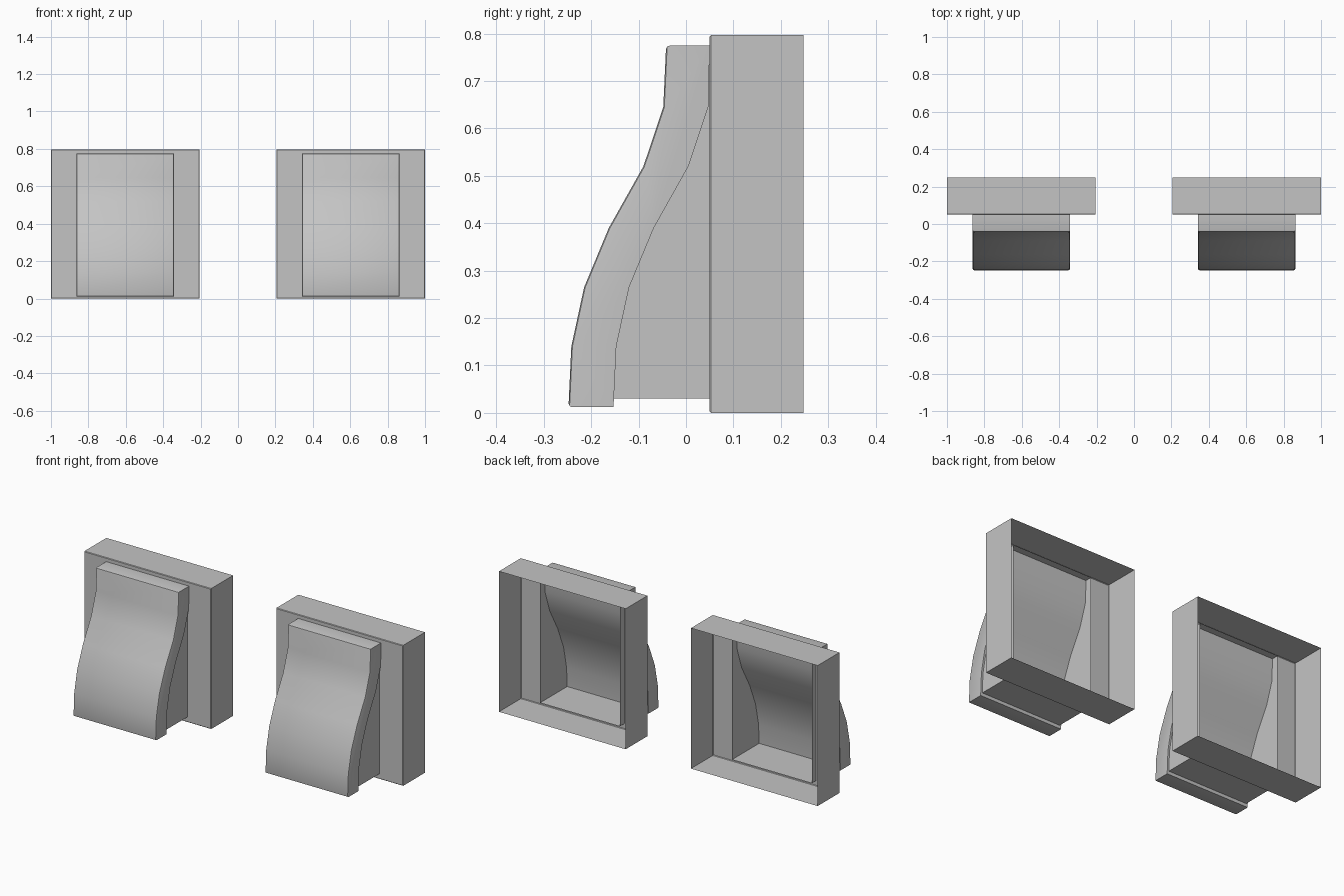
import bpy, bmesh, math

cube = bpy.data.objects.get("Cube")
if cube:
    bpy.data.objects.remove(cube, do_unlink=True)

grey = bpy.data.materials.new("plain grey")
grey.use_nodes = True
COLOUR = (0.55, 0.55, 0.55, 1)
grey.diffuse_color = COLOUR
grey.node_tree.nodes["Principled BSDF"].inputs["Base Color"].default_value = COLOUR

BOX_HALF, CHUTE_HALF, PANEL_HALF = 0.3975, 0.25, 0.26
BOX_TOP, CHUTE_LOW, CHUTE_TOP = 0.797, 0.03, 0.768
BACK, PLATE, LIP = 0.248, 0.05, 0.09
THICK = 0.095

# Wavy front line of the panel as (y, z), from bottom to top
WAVE = [(-0.248, 0.012), (-0.242, 0.14), (-0.215, 0.265), (-0.163, 0.39),
        (-0.09, 0.52), (-0.048, 0.645), (-0.042, 0.775)]


def wave_y(z):
    """Front line position at height z."""
    for (y0, z0), (y1, z1) in zip(WAVE, WAVE[1:]):
        if z <= z1:
            return y0 + (y1 - y0) * (z - z0) / (z1 - z0)
    return WAVE[-1][0]


def finish(name, bm, x):
    mesh = bpy.data.meshes.new(name)
    bm.to_mesh(mesh)
    bm.free()
    mesh.materials.append(grey)
    obj = bpy.data.objects.new(name, mesh)
    obj.location.x = x
    bpy.context.collection.objects.link(obj)
    bpy.ops.object.select_all(action='DESELECT')
    bpy.context.view_layer.objects.active = obj
    obj.select_set(True)
    bpy.ops.object.shade_smooth_by_angle(angle=math.radians(40))


def ring(bm, half, low, top, y):
    return [bm.verts.new((x, y, z)) for x, z in
            ((-half, low), (half, low), (half, top), (-half, top))]


def bridge(bm, a, b):
    for i in range(4):
        j = (i + 1) % 4
        bm.faces.new((a[i], a[j], b[j], b[i]))


# Thin shell open at the back, with a framed opening in its front plate
def wall_box(name, x):
    bm = bmesh.new()
    back = ring(bm, BOX_HALF, 0, BOX_TOP, BACK)
    front = ring(bm, BOX_HALF, 0, BOX_TOP, PLATE)
    hole = ring(bm, CHUTE_HALF, CHUTE_LOW, CHUTE_TOP, PLATE)
    bridge(bm, back, front)
    bridge(bm, front, hole)
    rim = [e for e in bm.edges if all(v in front for v in e.verts)]
    bmesh.ops.bevel(bm, geom=rim, offset=0.003, segments=1, affect='EDGES')
    bmesh.ops.recalc_face_normals(bm, faces=bm.faces)
    finish(name, bm, x)


# Thin tube whose front end follows the back of the wavy panel
def chute(name, x):
    bm = bmesh.new()
    heights = [CHUTE_LOW] + [z for y, z in WAVE[1:-1]] + [CHUTE_TOP]
    line = [(wave_y(z) + THICK - 0.003, z) for z in heights]
    line += [(LIP, CHUTE_TOP), (LIP, CHUTE_LOW)]
    sides = [[bm.verts.new((s * CHUTE_HALF, y, z)) for y, z in line] for s in (-1, 1)]
    left, right = sides
    bm.faces.new(left)
    bm.faces.new(right[::-1])
    n = len(heights)
    bm.faces.new((left[n - 1], right[n - 1], right[n], left[n]))      # roof
    bm.faces.new((left[n + 1], right[n + 1], right[0], left[0]))      # floor
    bmesh.ops.recalc_face_normals(bm, faces=bm.faces)
    finish(name, bm, x)


# Solid wavy panel with softened front edges
def wavy_panel(name, x):
    bm = bmesh.new()
    outline = WAVE + [(min(y + THICK, PLATE), z) for y, z in reversed(WAVE)]
    base = bm.faces.new([bm.verts.new((-PANEL_HALF, y, z)) for y, z in outline])
    moved = bmesh.ops.extrude_face_region(bm, geom=[base])["geom"]
    bmesh.ops.translate(bm, vec=(2 * PANEL_HALF, 0, 0),
                        verts=[g for g in moved if isinstance(g, bmesh.types.BMVert)])
    # Keep a closing face on both ends
    ends = {round(f.calc_center_median().x, 3) for f in bm.faces if abs(f.normal.x) > 0.9}
    bm.normal_update()
    if len([f for f in bm.faces if len(f.verts) > 4]) < 2:
        bm.verts.ensure_lookup_table()
        bm.faces.new(list(bm.verts)[:len(outline)])
    bmesh.ops.recalc_face_normals(bm, faces=bm.faces)
    front_points = {(round(y, 4), round(z, 4)) for y, z in WAVE}

    def on_front(v):
        return (round(v.co.y, 4), round(v.co.z, 4)) in front_points

    soft = [e for e in bm.edges if all(on_front(v) for v in e.verts)
            and e.calc_face_angle(0) > 1]
    bmesh.ops.bevel(bm, geom=soft, offset=0.008, segments=2, profile=0.5,
                    affect='EDGES')
    finish(name, bm, x)


for side, x in (("left", 0.6025), ("right", -0.6025)):
    wall_box(side + "_wall_box", x)
    chute(side + "_chute", x)
    wavy_panel(side + "_wavy_panel", x)
